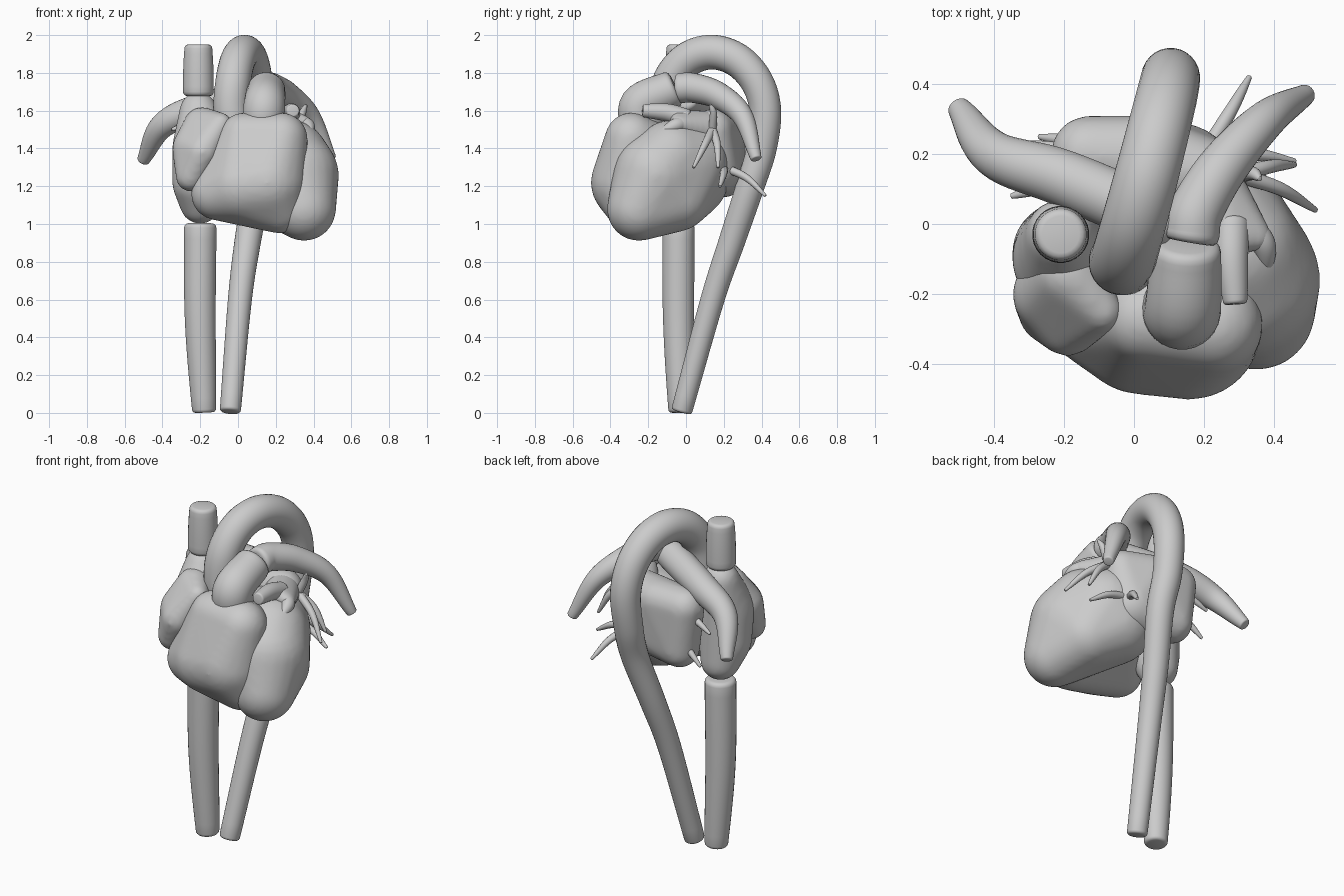
import bpy, bmesh, math
from mathutils import Vector, Matrix

cube = bpy.data.objects.get("Cube")
if cube:
    bpy.data.objects.remove(cube, do_unlink=True)

grey = (.6, .6, .6, 1)
material = bpy.data.materials.new("plain_grey")
material.use_nodes = True
material.diffuse_color = grey
material.node_tree.nodes["Principled BSDF"].inputs["Base Color"].default_value = grey


def finish(name, bm):
    """Turn a bmesh into a smooth grey object."""
    bmesh.ops.recalc_face_normals(bm, faces=bm.faces[:])
    for face in bm.faces:
        face.smooth = True
    mesh = bpy.data.meshes.new(name)
    bm.to_mesh(mesh)
    bm.free()
    mesh.materials.append(material)
    obj = bpy.data.objects.new(name, mesh)
    bpy.context.collection.objects.link(obj)
    return obj


def organ(name, *balls):
    """Soft body stretched over (x, y, z, radius) balls."""
    bm = bmesh.new()
    for x, y, z, radius in balls:
        bmesh.ops.create_uvsphere(bm, u_segments=24, v_segments=14, radius=radius,
                                  matrix=Matrix.Translation((x, y, z)))
    hull = bmesh.ops.convex_hull(bm, input=bm.verts[:])
    inner = {item for item in hull["geom_interior"] if isinstance(item, bmesh.types.BMVert)}
    bmesh.ops.delete(bm, geom=list(inner), context='VERTS')
    obj = finish(name, bm)
    skin = obj.modifiers.new("skin", 'REMESH')
    skin.mode = 'VOXEL'
    skin.voxel_size = .014
    skin.use_smooth_shade = True
    soften = obj.modifiers.new("soften", 'SMOOTH')
    soften.iterations = 14


def spline(points, steps=8):
    """Smooth curve through the points, ending on the last one."""
    pts = [Vector(point) for point in points]
    pts = [2 * pts[0] - pts[1]] + pts + [2 * pts[-1] - pts[-2]]
    curve = []
    for before, start, end, after in zip(pts, pts[1:], pts[2:], pts[3:]):
        leave, arrive = (end - before) / 2, (after - start) / 2
        for step in range(steps):
            t = step / steps
            ease = t * t * (3 - 2 * t)
            curve.append(start.lerp(end, ease) + leave * t * (1 - t) ** 2
                         - arrive * t * t * (1 - t))
    return curve + [pts[-2]]


def vessel(name, points, wide, narrow, sides=28):
    """Tube tapering from wide to narrow, with softly rounded closed ends."""
    centres = spline(points)
    last = len(centres) - 1
    rings = []
    for i, centre in enumerate(centres):
        heading = (centres[min(i + 1, last)] - centres[max(i - 1, 0)]).normalized()
        rings.append((centre, heading, wide + (narrow - wide) * (i / last) ** 2.5))

    def rim(ring, sign):
        centre, heading, radius = ring
        bevel = radius * .28
        return [(centre + sign * heading * bevel * math.sin(turn), heading,
                 radius - bevel * (1 - math.cos(turn)))
                for turn in map(math.radians, (30, 60, 90))]

    rings = rim(rings[0], -1)[::-1] + rings + rim(rings[-1], 1)
    bm = bmesh.new()
    side = rings[0][1].orthogonal()
    loops = []
    for centre, heading, radius in rings:
        side = (side - heading * side.dot(heading)).normalized()
        up = heading.cross(side)
        turns = [math.tau * k / sides for k in range(sides)]
        loops.append([bm.verts.new(centre + radius * (side * math.cos(turn) + up * math.sin(turn)))
                      for turn in turns])
    for low, high in zip(loops, loops[1:]):
        for k in range(sides):
            bm.faces.new((low[k - 1], low[k], high[k], high[k - 1]))
    bm.faces.new(loops[0])
    bm.faces.new(loops[-1])
    finish(name, bm)


def vein(name, root, *tips):
    """Thin drooping vein, with one branch for each tip."""
    for number, tip in enumerate(tips):
        middle = Vector(root).lerp(Vector(tip), .5) + Vector((.01, .01, .02))
        vessel(f"{name}_{number}", [root, middle, tip], wide=.022, narrow=.008, sides=12)


# Ventricles
organ("right_ventricle", (-.11, -.27, 1.16, .14), (.02, -.3, 1.2, .19), (.16, -.3, 1.22, .205),
      (.22, -.28, 1.09, .14), (.23, -.29, 1.45, .14), (.03, -.27, 1.46, .13), (.1, -.1, 1.3, .2))
organ("left_ventricle", (.35, -.25, 1.08, .17), (.31, -.16, 1.26, .225), (.28, -.08, 1.35, .2),
      (.15, 0, 1.25, .23), (.2, 0, 1.32, .23), (.29, -.05, 1.14, .18))

# Atria and their ear-shaped appendages
organ("right_atrium", (-.21, -.03, 1.6, .1), (-.19, -.1, 1.4, .16),
      (-.21, -.08, 1.22, .14), (-.2, -.04, 1.11, .11))
organ("right_auricle", (-.24, -.2, 1.4, .11), (-.19, -.29, 1.38, .09), (-.09, -.25, 1.53, .06),
      (-.25, -.26, 1.25, .08), (-.19, -.14, 1.52, .1))
organ("left_atrium", (-.13, .2, 1.5, .11), (.05, .2, 1.5, .11), (.2, .14, 1.5, .11),
      (-.1, .2, 1.25, .11), (.13, .13, 1.3, .16))
organ("left_auricle", (.22, .1, 1.5, .1), (.36, -.04, 1.53, .04), (.28, -.04, 1.56, .05))
vessel("left_auricle_finger", [(.28, 0, 1.56), (.28, -.1, 1.59), (.29, -.22, 1.6)],
       wide=.05, narrow=.035)
vessel("left_auricle_lobe", [(.34, -.02, 1.53), (.37, -.06, 1.52), (.38, -.12, 1.49)],
       wide=.04, narrow=.02)

# Great veins
vessel("superior_vena_cava", [(-.21, -.03, 1.7), (-.21, -.03, 1.93)], wide=.082, narrow=.074)
vessel("inferior_vena_cava", [(-.2, -.04, .98), (-.2, -.04, .5), (-.18, -.03, .02)],
       wide=.086, narrow=.064)

# Aorta: root, half-oval arch, long descent
arch = []
for degrees in range(0, 181, 30):
    swing, rise = math.cos(math.radians(degrees)), math.sin(math.radians(degrees))
    arch.append((.035 - .07 * swing, .155 - .265 * swing - .02 * rise, 1.6 + .31 * rise))
vessel("aorta", [(0, -.1, 1.4)] + arch + [(.1, .4, 1.4), (.1, .34, 1.2), (.05, .24, .9),
                                          (.01, .14, .6), (-.04, -.02, .02)],
       wide=.094, narrow=.056)

# Pulmonary trunk and its two branches
vessel("pulmonary_trunk", [(.13, -.23, 1.5), (.14, -.24, 1.63), (.15, -.08, 1.71)],
       wide=.112, narrow=.1)
vessel("left_pulmonary_artery", [(.165, -.03, 1.72), (.18, .04, 1.72), (.26, .17, 1.68),
                                 (.38, .3, 1.57), (.49, .37, 1.35)], wide=.08, narrow=.03)
vessel("right_pulmonary_artery", [(.1, 0, 1.68), (-.2, .13, 1.61), (-.4, .2, 1.52),
                                  (-.5, .33, 1.34)], wide=.085, narrow=.034)

# Thin pulmonary veins
vein("left_upper_vein", (.3, .14, 1.5), (.52, .04, 1.3), (.46, .17, 1.3), (.36, .13, 1.63))
vein("left_lower_vein", (.2, .2, 1.3), (.46, .18, 1.2), (.33, .42, 1.15))
vein("right_upper_vein", (-.15, .18, 1.45), (-.32, .23, 1.4))
vein("right_lower_vein", (-.12, .2, 1.3), (-.27, .25, 1.2))
vein("right_side_vein", (-.22, .1, 1.5), (-.35, .08, 1.5))
